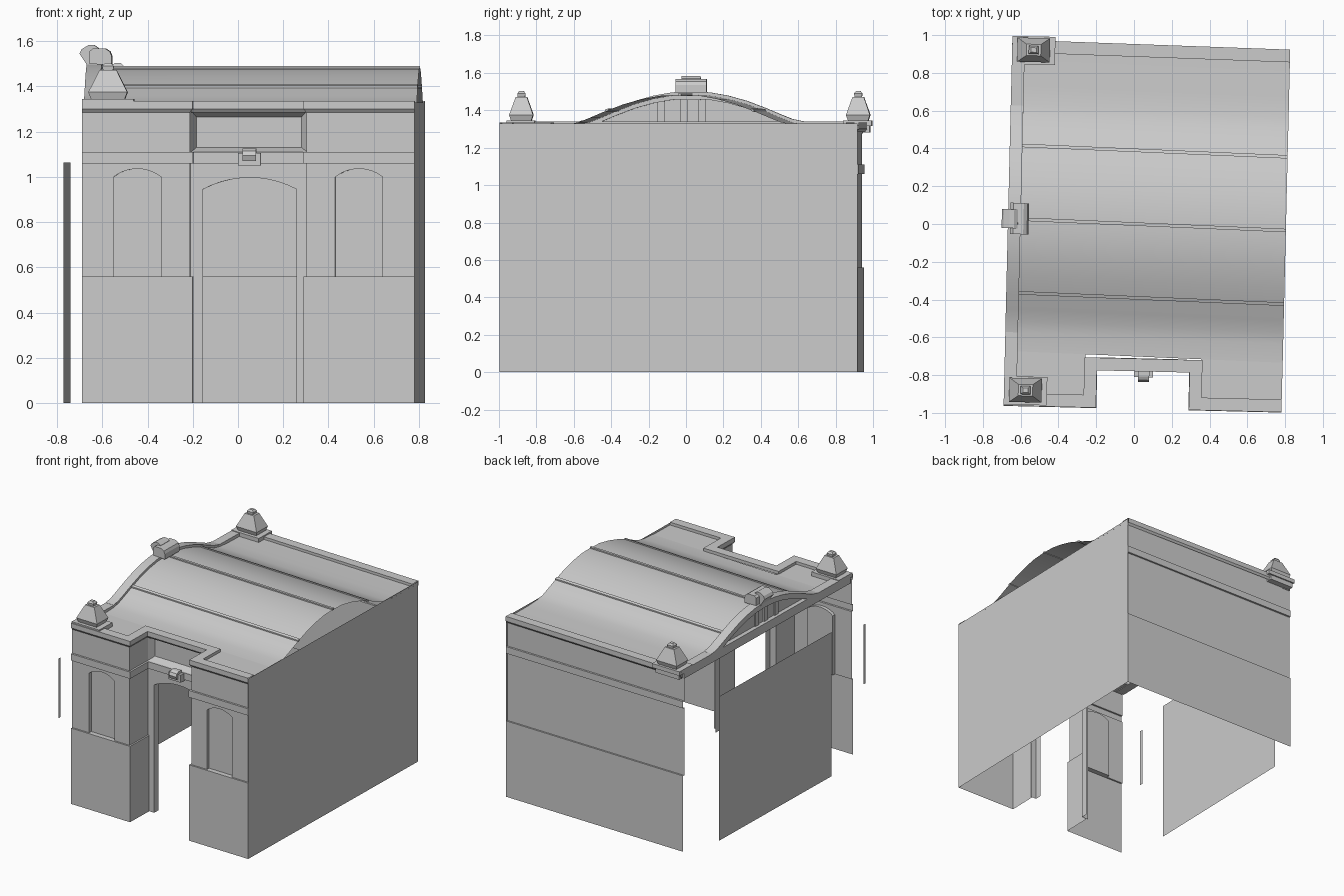
import bpy, bmesh, math

if "Cube" in bpy.data.objects:
    bpy.data.objects.remove(bpy.data.objects["Cube"])

SX = 0.024                      # the plan is slightly skewed in x ...
SY = 0.024                      # ... and in y (the roof a bit more)
ROOF = 0.043


def add(name, verts, faces, s=SY, smooth=False):
    """Make an object from local points, skewing them into the plan."""
    me = bpy.data.meshes.new(name)
    me.from_pydata([(u + SX * v, v - s * u, z) for u, v, z in verts], [], faces)
    bm = bmesh.new()
    bm.from_mesh(me)
    bmesh.ops.remove_doubles(bm, verts=bm.verts, dist=1e-5)
    bmesh.ops.recalc_face_normals(bm, faces=bm.faces)
    bm.to_mesh(me)
    bm.free()
    ob = bpy.data.objects.new(name, me)
    bpy.context.collection.objects.link(ob)
    if smooth:
        bpy.context.view_layer.objects.active = ob
        ob.select_set(True)
        bpy.ops.object.shade_smooth_by_angle(angle=math.radians(25))
        ob.select_set(False)
    return ob


def loft(name, rings, closed=True, caps=True, s=SY, smooth=False):
    """Skin a list of equal-length point rings."""
    n = len(rings[0])
    verts = [p for r in rings for p in r]
    faces = []
    for i in range(len(rings) - 1):
        for j in range(n if closed else n - 1):
            k = (j + 1) % n
            faces.append((i*n + j, i*n + k, (i+1)*n + k, (i+1)*n + j))
    if caps and closed:
        faces += [tuple(range(n)), tuple(range((len(rings)-1)*n, len(rings)*n))]
    return add(name, verts, faces, s, smooth)


def rect(x0, x1, y0, y1, z):
    return [(x0, y0, z), (x1, y0, z), (x1, y1, z), (x0, y1, z)]


def box(name, x0, x1, y0, y1, z0, z1, s=SY):
    return loft(name, [rect(x0, x1, y0, y1, z0), rect(x0, x1, y0, y1, z1)], s=s)


def sweep(name, path, profile, s=SY):
    """Sweep an (outward offset, z) profile along a right-angled plan path."""
    dirs = []
    for a, b in zip(path, path[1:]):
        l = math.dist(a, b)
        dirs.append(((b[1]-a[1]) / l, -(b[0]-a[0]) / l))
    rings = []
    for i, (x, y) in enumerate(path):
        ns = [dirs[i-1]] if i == len(dirs) else [dirs[0]] if i == 0 else [dirs[i-1], dirs[i]]
        nx, ny = sum(n[0] for n in ns), sum(n[1] for n in ns)
        rings.append([(x + nx*o, y + ny*o, z) for o, z in profile])
    return loft(name, rings, closed=False, s=s)


def arch_wall(name, x0, x1, y, z0, z1, a0, a1, spring, rise, depth, filled):
    """Wall sheet with an arched opening, its reveal and an optional back panel."""
    n = 10
    half, mid = (a1 - a0) / 2, (a0 + a1) / 2
    r = (half*half + rise*rise) / (2*rise)
    top = []
    for i in range(n + 1):
        x = a0 + (a1 - a0) * i / n
        top.append((x, spring + rise - r + math.sqrt(max(r*r - (x-mid)**2, 0))))
    out = [(a0, z0)] + top + [(a1, z0)]
    verts, faces = [], []

    def poly(pts):
        faces.append(tuple(range(len(verts), len(verts) + len(pts))))
        verts.extend(pts)
    for xa, xb in ((x0, a0), (a1, x1)):
        poly([(xa, y, z0), (xb, y, z0), (xb, y, spring), (xb, y, z1), (xa, y, z1)])
    for (xa, za), (xb, zb) in zip(top, top[1:]):
        poly([(xa, y, za), (xb, y, zb), (xb, y, z1), (xa, y, z1)])
    edges = list(zip(out, out[1:])) + ([(out[-1], out[0])] if filled else [])
    for (xa, za), (xb, zb) in edges:
        poly([(xa, y, za), (xb, y, zb), (xb, y+depth, zb), (xa, y+depth, za)])
    if filled:
        poly([(x, y + depth, z) for x, z in out])
    return add(name, verts, faces)


L, R, F, B = -0.667, 0.804, -0.965, 0.925      # outer plan
C0, C1, CF = -0.19, 0.325, -0.76               # entrance recess

# Front blocks: projecting base, windowed wall, cornice, upper wall
base = [(0.012, 0), (0.012, 0.56), (0, 0.56)]
upper = [(0, 1.06), (0.014, 1.06), (0.014, 1.11), (0, 1.11), (0, 1.30)]
paths = {"left": [(L, F), (C0, F), (C0, CF)], "right": [(C1, CF), (C1, F), (R, F)]}
for side, path in paths.items():
    sweep(side + "_block_base", path, base)
    sweep(side + "_block_top", path, upper)
    x0, x1 = (L, C0) if side == "left" else (C1, R)
    w0 = -0.527 if side == "left" else 0.453
    arch_wall(side + "_window_wall", x0, x1, F, 0.56, 1.06, w0, w0 + 0.21, 1.0, 0.036, 0.025, True)
    xs = C0 if side == "left" else C1
    add(side + "_block_return", [(xs, F, 0.56), (xs, CF, 0.56), (xs, CF, 1.06), (xs, F, 1.06)],
        [(0, 1, 2, 3)])

# Entrance with arched opening, cornice, bevelled sign recess and keystone
arch_wall("entrance_wall", C0, C1, CF, 0, 1.06, -0.137, 0.278, 0.945, 0.052, 0.05, False)
sweep("entrance_cornice", [(C0, CF), (C1, CF)], upper[:4])


def upright(x0, x1, y, z0, z1):
    return [(x0, y, z0), (x1, y, z0), (x1, y, z1), (x0, y, z1)]


sign = [upright(C0, C1, CF, 1.11, 1.295), upright(-0.167, 0.298, CF + 0.05, 1.13, 1.265)]
add("sign_recess", sign[0] + sign[1],
    [(0, 1, 5, 4), (1, 2, 6, 5), (2, 3, 7, 6), (3, 0, 4, 7), (4, 5, 6, 7)])
box("entrance_keystone", 0.02, 0.12, -0.81, CF, 1.05, 1.105)
roll = [(-0.775, 1.07), (-0.825, 1.07), (-0.835, 1.095), (-0.825, 1.115), (-0.805, 1.125), (-0.775, 1.125)]
loft("keystone_scroll", [[(x, y, z) for y, z in roll] for x in (0.04, 0.1)])

# Front and back parapets
coping = [(0, 1.285), (0.012, 1.30), (0.012, 1.335), (-0.055, 1.335), (-0.055, 1.312)]
sweep("front_parapet", [(L, F), (C0, F), (C0, CF - 0.007), (C1, CF - 0.007), (C1, F), (R, F)], coping)
sweep("back_parapet", [(R, 0.94), (L, 0.94)], coping, s=0.036)

# Back wall, right wall and the detached left wall
sweep("back_wall", [(R, B), (L, B)], base + upper)
add("right_wall", [(R, F - 0.012, 0), (R, B + 0.012, 0), (R, B + 0.012, 1.33), (R, F - 0.012, 1.33)],
    [(0, 1, 2, 3)])
add("left_wall", [(-0.756, -0.618, 0), (-0.756, 0.652, 0), (-0.756, 0.652, 1.065), (-0.756, -0.618, 1.065)],
    [(0, 1, 2, 3)])
add("left_sliver", [(-0.803, -0.935, 0.58), (-0.803, -0.91, 0.58), (-0.803, -0.91, 1.02), (-0.803, -0.935, 1.02)],
    [(0, 1, 2, 3)])

# Vaulted roof
half = [(0, 1.482), (0.1, 1.478), (0.2, 1.46), (0.3, 1.432), (0.4, 1.394), (0.48, 1.36),
        (0.54, 1.336), (0.6, 1.323), (0.7, 1.317)]
vault = [(-v, z) for v, z in half[:0:-1]] + half


def height(v):
    v = abs(v)
    for (a, za), (b, zb) in zip(half, half[1:]):
        if v <= b:
            return za + (zb - za) * (v - a) / (b - a)
    return 1.316


roofline = vault + [(0.92, 1.315)]
loft("vault_roof", [[(x, v, z) for v, z in roofline] for x in (-0.62, R)],
     closed=False, s=ROOF, smooth=True)
for i, (x0, x1) in enumerate(((L + 0.03, C0 - 0.05), (C1 + 0.05, R))):
    add("front_roof_%d" % i, rect(x0, x1, F + 0.04, -0.66, 1.314), [(0, 1, 2, 3)])
# Roof ribs
for i, v in enumerate((-0.39, 0.0, 0.39)):
    sec = [(v - 0.009, height(v - 0.009) - 0.004), (v - 0.009, height(v - 0.009) + 0.009),
           (v + 0.009, height(v + 0.009) + 0.009), (v + 0.009, height(v + 0.009) - 0.004)]
    loft("roof_rib_%d" % i, [[(x, y, z) for y, z in sec] for x in (-0.61, R)], s=ROOF)

# Left side: entablature, curved pediment and tympanum
box("left_entablature", L, -0.60, -0.95, 0.93, 1.275, 1.34)
arc = [(v, z) for v, z in vault if abs(v) < 0.65]
loft("pediment_band", [[(L, v, z - 0.022), (L, v, z + 0.018), (-0.6, v, z + 0.018), (-0.6, v, z - 0.022)]
                       for v, z in arc], s=ROOF, smooth=True)
loft("tympanum", [[(-0.635, v, 1.30), (-0.635, v, z)] for v, z in arc], closed=False, s=ROOF)
for i, v in enumerate((-0.16, -0.04, 0.06)):
    box("tympanum_rib_%d" % i, -0.645, -0.622, v - 0.02, v + 0.02, 1.32, height(v), ROOF)

# Scroll keystone at the top of the pediment
scroll = [(-0.655, 1.50), (-0.655, 1.555), (-0.64, 1.568), (-0.585, 1.568), (-0.565, 1.555),
          (-0.557, 1.535), (-0.557, 1.495)]
nose = [(-0.66, 1.455), (-0.67, 1.50), (-0.70, 1.545), (-0.69, 1.565), (-0.66, 1.583),
        (-0.635, 1.583), (-0.615, 1.57), (-0.60, 1.455)]
loft("pediment_scroll", [[(x, y, z) for x, z in scroll] for y in (-0.08, 0.085)], s=ROOF)
loft("pediment_scroll_nose", [[(x, y, z) for x, z in nose] for y in (-0.05, 0.05)], s=ROOF)

# Corner slabs with pyramid finials
for name, cx, cy in (("front", -0.553, -0.893), ("back", -0.553, 0.908)):
    box(name + "_slab", cx - 0.114, cx + 0.114, cy - 0.078, cy + 0.072, 1.315, 1.345)
    box(name + "_slab_base", cx - 0.104, cx + 0.09, cy - 0.07, cy + 0.062, 1.28, 1.315)
    steps = [(0.075, 0.054, 1.345), (0.086, 0.064, 1.375), (0.038, 0.03, 1.472), (0.022, 0.02, 1.472),
             (0.026, 0.022, 1.49), (0.014, 0.012, 1.503)]
    loft(name + "_finial", [rect(cx - a, cx + a, cy - b, cy + b, z) for a, b, z in steps])
